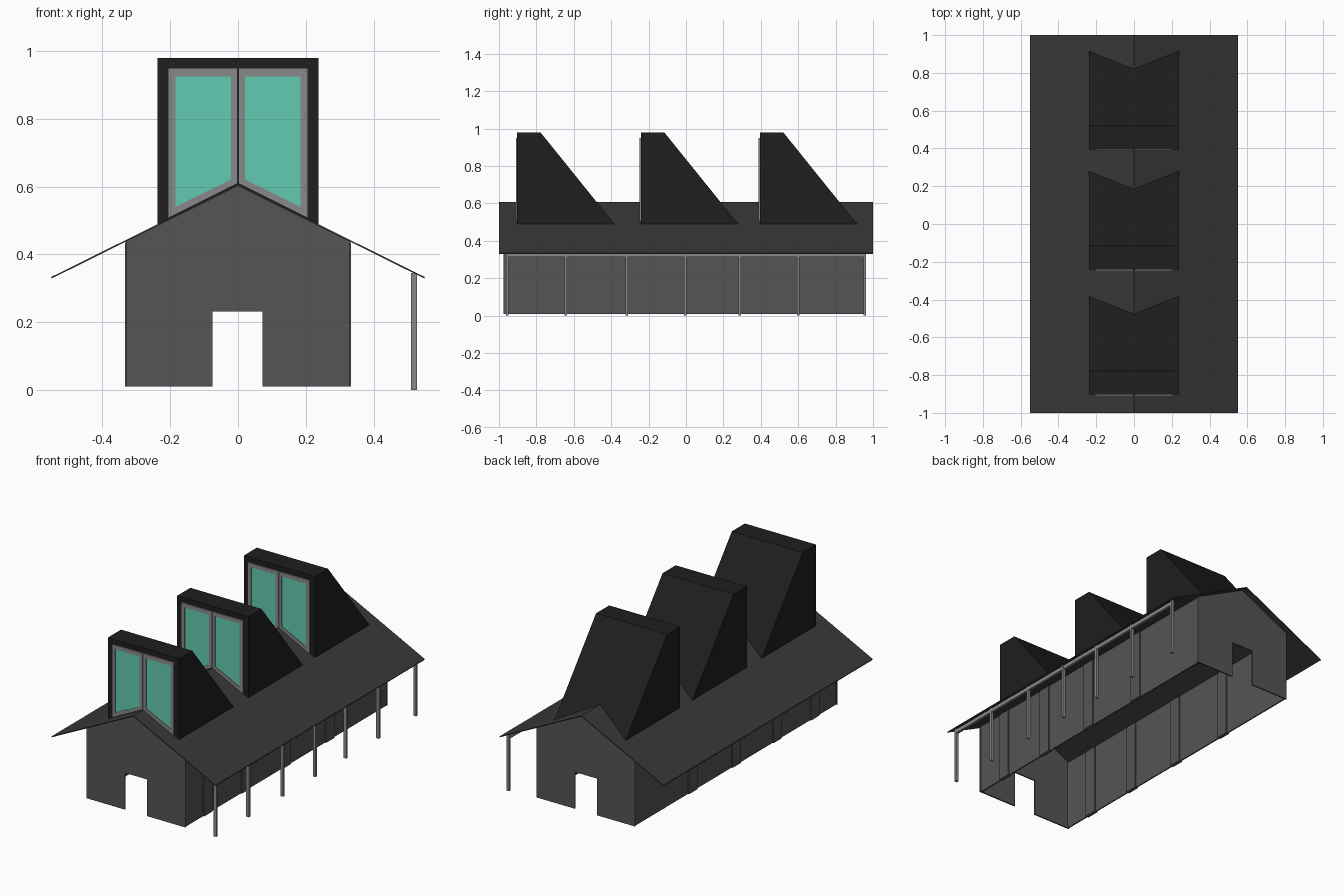
import bpy, bmesh

if "Cube" in bpy.data.objects:
    bpy.data.objects.remove(bpy.data.objects["Cube"])

def material(name, r, g, b):
    m = bpy.data.materials.new(name)
    m.diffuse_color = (r, g, b, 1)
    m.use_nodes = True
    m.node_tree.nodes["Principled BSDF"].inputs["Base Color"].default_value = m.diffuse_color
    return m

WALL = material("wall_grey", 0.09, 0.09, 0.09)
ROOF = material("roof_dark", 0.04, 0.04, 0.04)
BLACK = material("dormer_black", 0.013, 0.013, 0.013)
FRAME = material("frame_grey", 0.25, 0.25, 0.25)
GLASS = material("window_glass", 0.12, 0.6, 0.44)

EAVE_X, RIDGE_Z, SLOPE = 0.55, 0.607, 0.496

def roof_z(x):
    return RIDGE_Z - SLOPE * abs(x)

def loft(name, rings, mat, cap=True):
    """Skin a row of closed rings of equal length."""
    bm = bmesh.new()
    vs = [[bm.verts.new(p) for p in ring] for ring in rings]
    n = len(vs[0])
    for a, b in zip(vs, vs[1:]):
        for i in range(n):
            j = (i + 1) % n
            bm.faces.new((a[i], a[j], b[j], b[i]))
    if cap:
        bm.faces.new(vs[0])
        bm.faces.new(vs[-1])
    bmesh.ops.recalc_face_normals(bm, faces=bm.faces)
    me = bpy.data.meshes.new(name)
    bm.to_mesh(me)
    bm.free()
    me.materials.append(mat)
    ob = bpy.data.objects.new(name, me)
    bpy.context.collection.objects.link(ob)
    return ob

def prism(name, pts, y0, y1, mat):
    """Extrude an x-z outline along y."""
    return loft(name, [[(x, y, z) for x, z in pts] for y in (y0, y1)], mat)

def box(name, x0, x1, y0, y1, z0, z1, mat):
    return prism(name, [(x0, z0), (x1, z0), (x1, z1), (x0, z1)], y0, y1, mat)

# Thin gabled roof sheet
top = [(-EAVE_X, roof_z(EAVE_X)), (0, RIDGE_Z), (EAVE_X, roof_z(EAVE_X))]
prism("roof", top + [(x, z - 0.005) for x, z in reversed(top)], -1, 1, ROOF)

# End walls with doorways
gable = [(-0.33, 0.01), (-0.075, 0.01), (-0.075, 0.232), (0.072, 0.232), (0.072, 0.01),
         (0.33, 0.01), (0.33, roof_z(0.33) - 0.005), (0, RIDGE_Z - 0.005),
         (-0.33, roof_z(0.33) - 0.005)]
prism("front_wall", gable, -0.975, -0.967, WALL)
prism("back_wall", gable, 0.952, 0.96, WALL)

# Side walls and their pilasters
for side, s in (("left", -1), ("right", 1)):
    box(side + "_wall", s * 0.318, s * 0.326, -0.967, 0.952, 0.01, 0.438, WALL)
    for y in (-0.76, -0.40, -0.01, 0.407):
        box(side + "_pilaster", s * 0.311, s * 0.333, y - 0.039, y + 0.039, 0.01, 0.435, WALL)

# Porch posts and the beam they carry
for y in (-0.955, -0.643, -0.317, -0.005, 0.288, 0.6, 0.956):
    box("porch_post", 0.51, 0.528, y - 0.007, y + 0.007, 0, 0.345, FRAME)
box("porch_beam", 0.511, 0.527, -0.955, 0.956, 0.314, 0.337, FRAME)

def dormer(y):
    # Sloped black housing whose underside sits on the roof
    top_z, top_d, run = 0.98, 0.125, 0.395 / 0.49
    rings = []
    for x in (-0.238, 0, 0.238):
        z = roof_z(x) - 0.001
        rings.append([(x, y, z), (x, y, top_z), (x, y + top_d, top_z),
                      (x, y + top_d + (top_z - z) * run, z)])
    loft("dormer_housing", rings, BLACK)
    # Paired windows with frames cut to the roof slope
    for s in (-1, 1):
        outer = [(0.002, 0.609), (0.207, 0.507), (0.207, 0.95), (0.002, 0.95)]
        inner = [(0.021, 0.621), (0.185, 0.541), (0.185, 0.926), (0.021, 0.926)]
        ring = lambda pts, d: [(s * x, y + d, z) for x, z in pts]
        rings = [ring(outer, 0.004), ring(outer, -0.007), ring(inner, -0.007), ring(inner, 0.004)]
        loft("window_frame", rings, FRAME, cap=False)
        prism("window_pane", [(s * x, z) for x, z in inner], y - 0.003, y + 0.003, GLASS)

for y in (-0.903, -0.241, 0.395):
    dormer(y)
